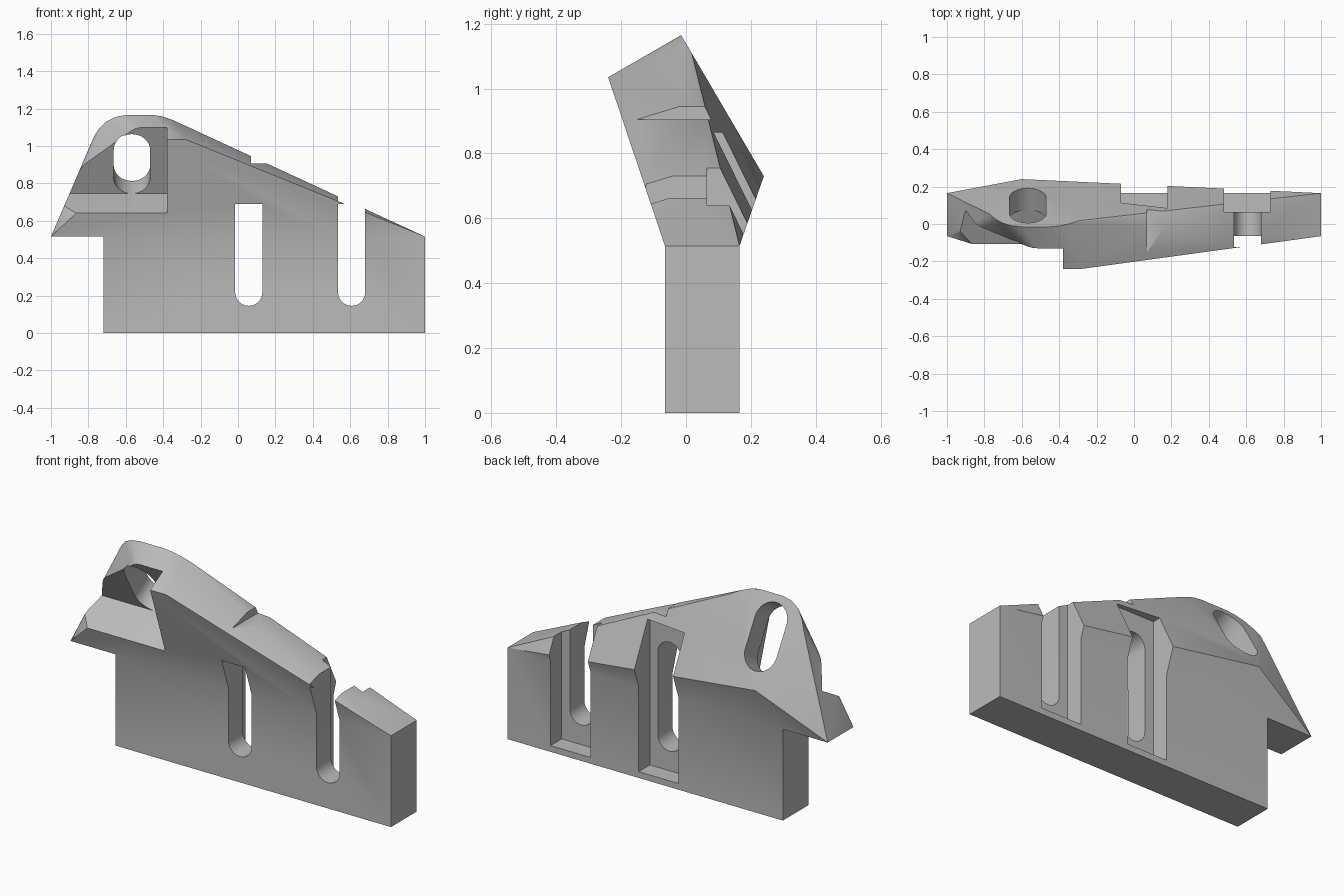
import bpy, bmesh, math
from mathutils import Matrix, Vector

cube = bpy.data.objects.get("Cube")
if cube:
    bpy.data.objects.remove(cube, do_unlink=True)

grey = bpy.data.materials.new("neutral_grey")
grey.use_nodes = True
grey.diffuse_color = (0.5, 0.5, 0.5, 1)
grey.node_tree.nodes["Principled BSDF"].inputs["Base Color"].default_value = (0.5, 0.5, 0.5, 1)

# Tilted frame: u runs up the sloping back, d runs along the tilt
D = Vector((0, math.cos(math.radians(30)), 0.5))
U = Vector((0, -0.5, math.cos(math.radians(30))))
TILT = Matrix((Vector((1, 0, 0)), D, U)).transposed().to_4x4()


def finish(name, bm):
    bmesh.ops.recalc_face_normals(bm, faces=bm.faces)
    mesh = bpy.data.meshes.new(name)
    bm.to_mesh(mesh)
    bm.free()
    ob = bpy.data.objects.new(name, mesh)
    bpy.context.collection.objects.link(ob)
    mesh.materials.append(grey)
    return ob


def prism(name, outline, y0, y1, matrix=None):
    """Extrude an (x, z) outline from y0 to y1, optionally in the tilted frame."""
    bm = bmesh.new()
    face = bm.faces.new([bm.verts.new((x, y0, z)) for x, z in outline])
    out = bmesh.ops.extrude_face_region(bm, geom=[face])
    moved = [v for v in out["geom"] if isinstance(v, bmesh.types.BMVert)]
    bmesh.ops.translate(bm, verts=moved, vec=(0, y1 - y0, 0))
    if matrix:
        bm.transform(matrix)
    return finish(name, bm)


def box(x0, x1, z0, z1):
    return [(x0, z0), (x1, z0), (x1, z1), (x0, z1)]


def slot(x0, x1, z0, z1, round_top=True, n=16):
    """Outline of a slot with a rounded bottom and optionally a rounded top."""
    r, cx = (x1 - x0) / 2, (x0 + x1) / 2
    arc = [math.pi * i / n for i in range(n + 1)]
    pts = [(cx - r * math.cos(a), z0 + r - r * math.sin(a)) for a in arc]
    if round_top:
        return pts + [(cx + r * math.cos(a), z1 - r + r * math.sin(a)) for a in arc]
    return pts + [(x1, z1), (x0, z1)]


def combine(target, tool, operation):
    mod = target.modifiers.new(operation, 'BOOLEAN')
    mod.operation, mod.object, mod.solver = operation, tool, 'EXACT'
    bpy.context.view_layer.objects.active = target
    bpy.ops.object.modifier_apply(modifier=mod.name)
    bpy.data.objects.remove(tool, do_unlink=True)


# Leaning head: hull of the base, the rounded ridge and the front and back edges
FRONT, BACK, SHOULDER = -0.065, 0.165, 0.515
ridge = [(-0.77, 1.05), (-0.745, 1.09), (-0.705, 1.13), (-0.655, 1.155), (-0.6, 1.165),
         (-0.45, 1.165), (-0.4, 1.157), (-0.345, 1.137), (-0.29, 1.108)]
points = [(x, y, SHOULDER) for x in (-1, 1) for y in (FRONT, BACK)]
points += [(x, -0.015 + (1.165 - z) * 0.586, z) for x, z in ridge]
points += [(-0.44, -0.24, 1.035), (-0.28, -0.24, 1.035), (-0.6, 0.24, 0.73)]
bm = bmesh.new()
for p in points:
    bm.verts.new(p)
hull = bmesh.ops.convex_hull(bm, input=bm.verts)
loose = [v for v in bm.verts if not v.link_faces]
bmesh.ops.delete(bm, geom=loose, context='VERTS')
body = finish("clamp_body", bm)

# Upright base block
combine(body, prism("base_block", box(-0.72, 1, 0, SHOULDER), FRONT, BACK), 'UNION')

# Recess with ledge, and oval hole, both along the tilt
cutters = [
    prism("recess", box(-1.3, -0.38, 0.608, 1.5), -0.5, 0.437, TILT),
    prism("oval_hole", slot(-0.665, -0.47, 0.608, 0.975), 0, 1, TILT),
    # Two upright slots, each with a wider pocket behind
    prism("middle_slot", slot(-0.015, 0.13, 0.145, 0.76), -0.124, 0.4),
    prism("middle_pocket", box(-0.07, 0.18, 0.035, 0.865), 0.065, 0.5),
    prism("end_slot", slot(0.535, 0.68, 0.145, 1.2, False), -0.124, 0.4),
    prism("end_pocket", box(0.48, 0.73, 0.035, 1.2), 0.065, 0.5),
    # Small step across the top
    prism("top_notch", box(0.07, 0.16, 0.905, 1.2), -0.5, 0.5),
]
for cutter in cutters:
    combine(body, cutter, 'DIFFERENCE')

bpy.ops.object.select_all(action='DESELECT')
body.select_set(True)
bpy.context.view_layer.objects.active = body
bpy.ops.object.shade_smooth_by_angle(angle=math.radians(25))
